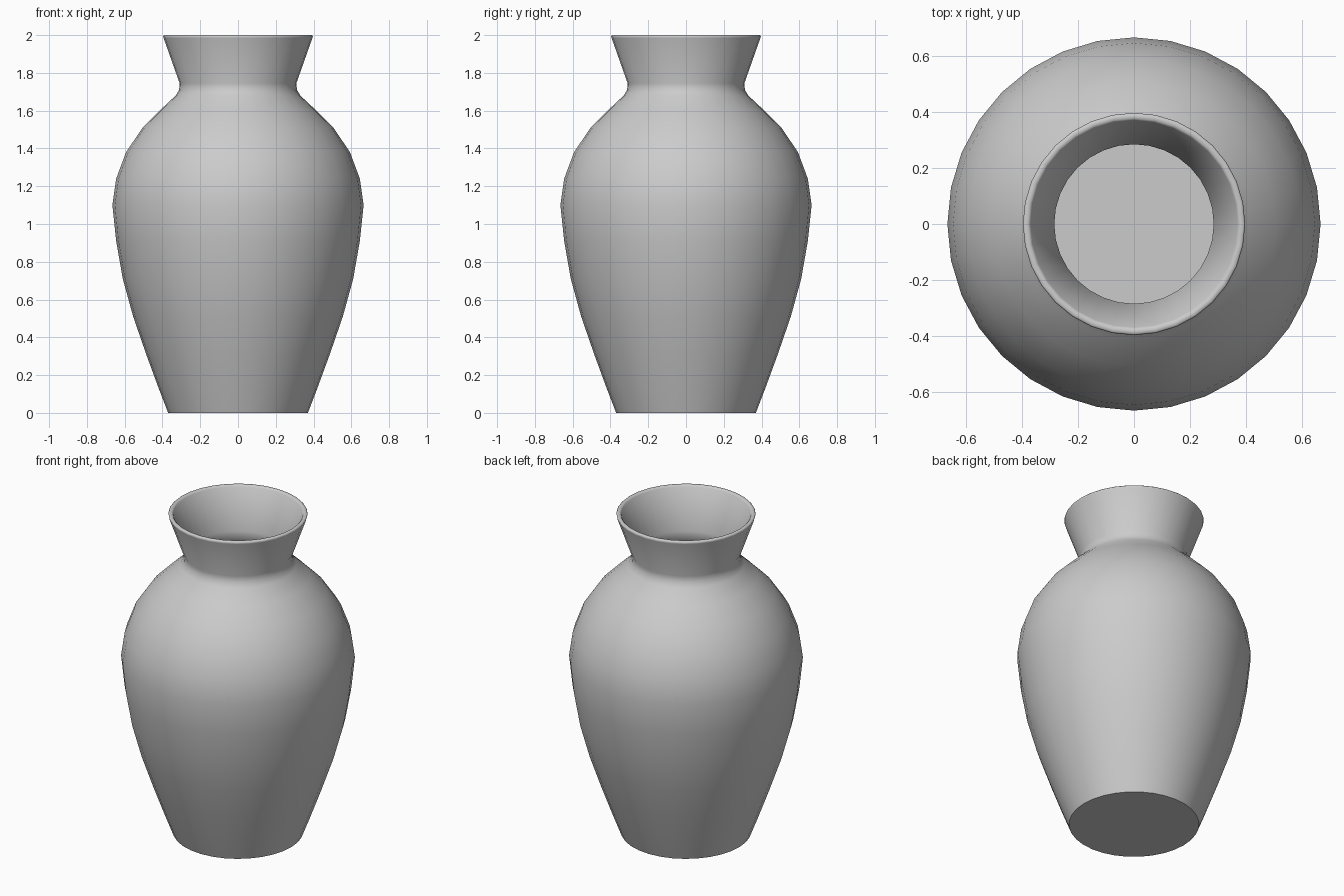
import bpy
import bmesh
from math import radians
from mathutils import Vector

cube = bpy.data.objects.get("Cube")
if cube:
    bpy.data.objects.remove(cube, do_unlink=True)

SIDES = 32
WALL = 0.026

# Outer wall as (radius, height), from foot to lip
outer = [(0.37, 0), (0.42, 0.13), (0.486, 0.31), (0.555, 0.51), (0.61, 0.71),
         (0.645, 0.91), (0.665, 1.1), (0.645, 1.24), (0.593, 1.38),
         (0.505, 1.51), (0.41, 1.605), (0.33, 1.68), (0.312, 1.71),
         (0.309, 1.745), (0.394, 1.985)]


def inset(index):
    """Point of the outer wall moved inwards by the wall thickness."""
    before = Vector(outer[index - 1])
    after = Vector(outer[index + 1])
    along = (after - before).normalized()
    return Vector(outer[index]) + Vector((-along.y, along.x)) * WALL


# Rounded lip, inner wall and inner floor
lip = [(0.396, 1.995), (0.391, 2.0), (0.376, 2.0), (0.369, 1.992)]
inner = [inset(i) for i in range(len(outer) - 2, 0, -1)]
floor = [(0.352, WALL), (0, WALL)]
profile = [(0, 0)] + outer + lip + inner + floor

# Turn the profile round the upright axis
bm = bmesh.new()
verts = [bm.verts.new((r, 0, z)) for r, z in profile]
edges = [bm.edges.new(pair) for pair in zip(verts, verts[1:])]
bmesh.ops.spin(bm, geom=verts + edges, cent=(0, 0, 0), axis=(0, 0, 1),
               angle=radians(360), steps=SIDES, use_merge=True)
bmesh.ops.remove_doubles(bm, verts=bm.verts[:], dist=0.0005)
bmesh.ops.recalc_face_normals(bm, faces=bm.faces[:])
mesh = bpy.data.meshes.new("vase")
bm.to_mesh(mesh)
bm.free()

vase = bpy.data.objects.new("vase", mesh)
bpy.context.collection.objects.link(vase)

# Plain grey clay
clay = bpy.data.materials.new("grey clay")
clay.use_nodes = True
colour = (0.6, 0.6, 0.6, 1)
clay.diffuse_color = colour
clay.node_tree.nodes["Principled BSDF"].inputs["Base Color"].default_value = colour
mesh.materials.append(clay)

# Smooth walls with a crisp foot edge
bpy.ops.object.select_all(action="DESELECT")
vase.select_set(True)
bpy.context.view_layer.objects.active = vase
bpy.ops.object.shade_smooth_by_angle(angle=radians(60))
